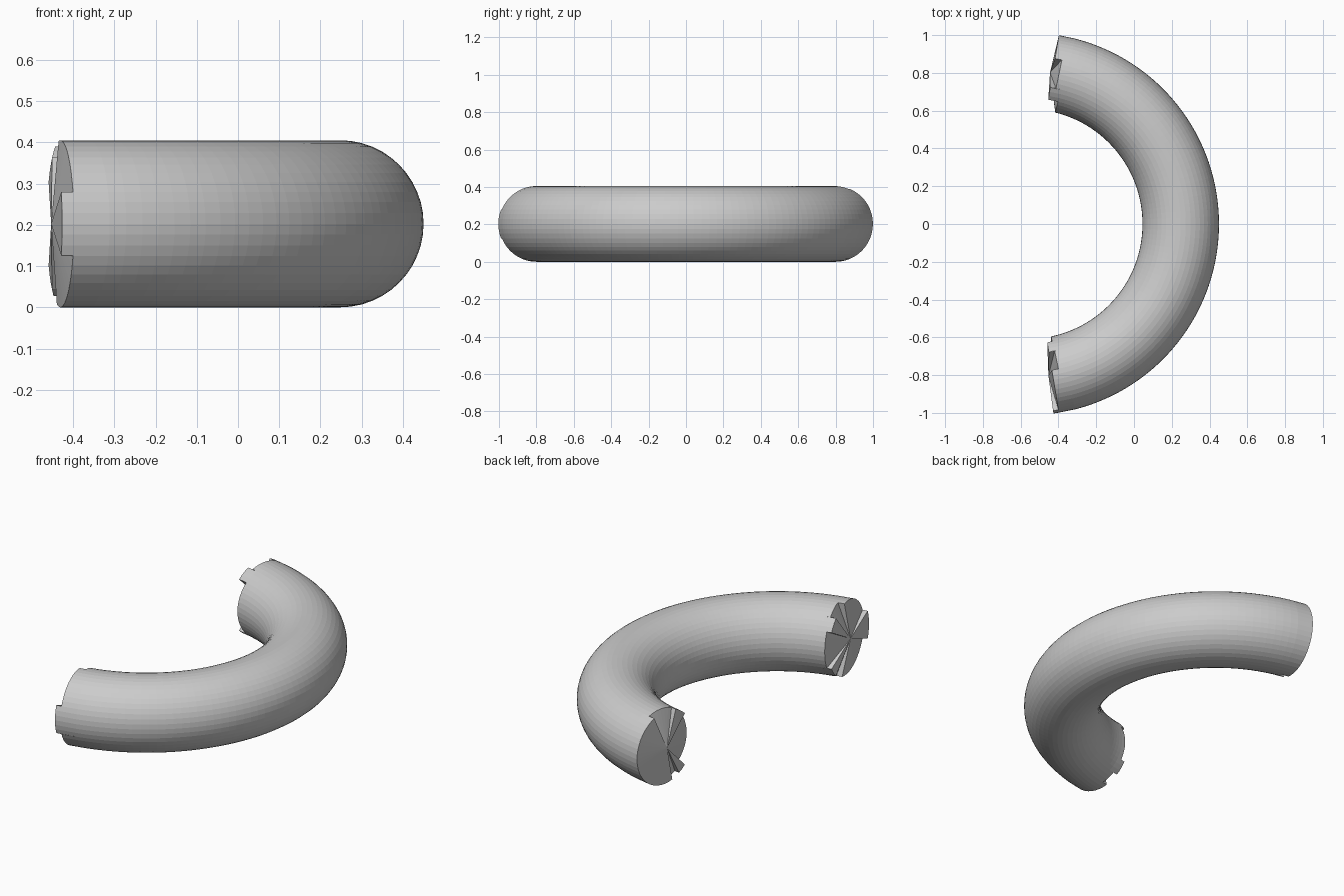
import bpy, bmesh
from math import sin, cos, radians

if "Cube" in bpy.data.objects:
    bpy.data.objects.remove(bpy.data.objects["Cube"])

R, r, CX = 0.8105, 0.2025, -0.563      # arc radius, tube radius, arc centre
SIDES, RINGS, END = 48, 64, 80.6       # END = arc half angle in degrees

# broken-end wedges: (from, to, offset) in degrees round the tube, 0 = outer side
CHIPS = {
    -1: [(-22.5, 22.5, 1.65), (97.5, 127.5, -2.6), (150, 210, -2.4),
         (232.5, 255, -2.4)],
    1: [(67.5, 112.5, -2.4), (135, 225, -4.5), (240, 255, -2.4)],
}
APEX = {-1: 1.6, 1: 1.0}


def point(theta, phi, rad=r):
    t, p = radians(theta), radians(phi)
    d = R + rad * cos(p)
    return (CX + d * cos(t), d * sin(t), r + rad * sin(p))


def end_angle(side, j):
    mid = (j % SIDES + 0.5) * 360 / SIDES
    for a, b, off in CHIPS[side]:
        if a <= mid <= b or a <= mid - 360 <= b:
            return side * (END + off)
    return side * END


bm = bmesh.new()
LIM = END - 5

# smooth curved body
grid = [[bm.verts.new(point(-LIM + 2 * LIM * i / RINGS, j * 360 / SIDES))
         for j in range(SIDES)] for i in range(RINGS + 1)]
for i in range(RINGS):
    for j in range(SIDES):
        k = (j + 1) % SIDES
        bm.faces.new((grid[i][j], grid[i + 1][j], grid[i + 1][k], grid[i][k]))

# jagged ends: strips of different length, fanned to a raised centre
for side in (-1, 1):
    ring = grid[-1] if side == 1 else grid[0]
    apex = bm.verts.new(point(side * (END + APEX[side]), 0, 0))
    rim = {}

    def rim_vert(angle, j):
        key = (round(angle, 3), j % SIDES)
        if key not in rim:
            rim[key] = bm.verts.new(point(angle, key[1] * 360 / SIDES))
        return rim[key]

    for j in range(SIDES):
        a, prev = end_angle(side, j), end_angle(side, j - 1)
        v0, v1 = rim_vert(a, j), rim_vert(a, j + 1)
        bm.faces.new((ring[j], v0, v1, ring[(j + 1) % SIDES]))
        bm.faces.new((v0, apex, v1))
        if a != prev:                   # wall of a chipped step
            bm.faces.new((v0, rim_vert(prev, j), apex))

bmesh.ops.recalc_face_normals(bm, faces=bm.faces)
mesh = bpy.data.meshes.new("broken_ring")
bm.to_mesh(mesh)
bm.free()
obj = bpy.data.objects.new("broken_ring", mesh)
bpy.context.collection.objects.link(obj)
